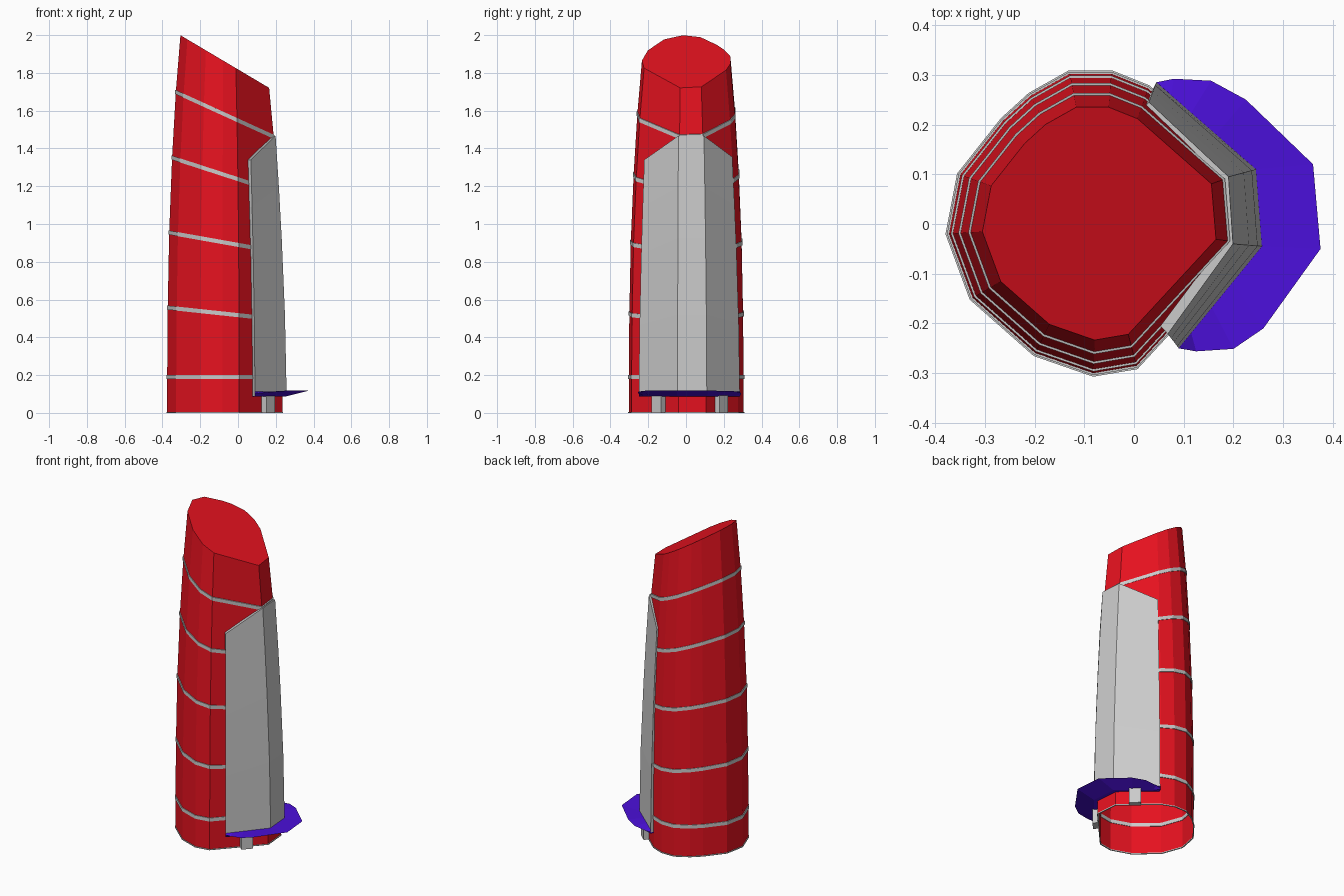
import bpy, bmesh, math
from mathutils import Vector

if "Cube" in bpy.data.objects:
    bpy.data.objects.remove(bpy.data.objects["Cube"])

CX = -0.07  # tower axis


def material(name, rgb):
    m = bpy.data.materials.new(name)
    m.diffuse_color = (*rgb, 1)
    m.use_nodes = True
    m.node_tree.nodes["Principled BSDF"].inputs["Base Color"].default_value = m.diffuse_color
    return m


def loft(name, rows, mat=None, closed=True, cap_start=False, cap_end=False, wrap=False):
    """Skin quads between rows of points."""
    bm = bmesh.new()
    vs = [[bm.verts.new(p) for p in r] for r in rows]
    n = len(rows[0])
    pairs = list(zip(vs, vs[1:])) + ([(vs[-1], vs[0])] if wrap else [])
    for a, b in pairs:
        for i in range(n if closed else n - 1):
            j = (i + 1) % n
            bm.faces.new((a[i], a[j], b[j], b[i]))
    if cap_start:
        bm.faces.new(vs[0][::-1])
    if cap_end:
        bm.faces.new(vs[-1])
    if wrap and not closed:
        bm.faces.new([r[0] for r in vs][::-1])
        bm.faces.new([r[-1] for r in vs])
    bmesh.ops.recalc_face_normals(bm, faces=bm.faces)
    me = bpy.data.meshes.new(name)
    bm.to_mesh(me)
    bm.free()
    ob = bpy.data.objects.new(name, me)
    bpy.context.collection.objects.link(ob)
    if mat:
        me.materials.append(mat)
    return ob


red = material("red", (0.8, 0.006, 0.014))
purple = material("purple", (0.07, 0.005, 0.7))

# Tower floor plan, relative to the axis, with two wide flats towards +x
plan = [(.305, -.04), (.293, .105), (.1, .275), (.025, .305), (-.06, .305),
        (-.14, .26), (-.195, .21), (-.282, .1), (-.305, -.02), (-.257, -.15),
        (-.13, -.262), (-.012, -.303), (.076, -.288)]

# Levels: height at the axis, slope along x, scale
levels = [(0, 0, 1), (.19, 0, 1), (.525, .107, .99), (.902, .178, .965),
          (1.26, .325, .915), (1.58, .456, .85), (1.86, .593, .77)]


def ring(level, grow=0, dz=0):
    z, slope, s = level
    s += grow / .305
    return [(CX + x * s, y * s, z + dz - slope * x * s) for x, y in plan]


# Open-bottomed tower with slanted roof
loft("tower", [ring(l) for l in levels], red, cap_end=True)

# Thin floor-line bands, tilting more with height
for i, l in enumerate(levels[:-1]):
    lo, hi = (0, .006) if i == 0 else (-.011, .011)
    loft(f"band_{i}", [ring(l, -.003, lo), ring(l, .004, lo),
                       ring(l, .004, hi), ring(l, -.003, hi)], wrap=True)

# Wrapped wall slab, tapering upwards over the two flats
out_low = [(.09, -.25, .09), (.257, -.045, .113), (.245, .11, .113), (.045, .285, .095)]
in_low = [(.078, -.212, .09), (.23, -.04, .113), (.22, .1, .113), (.03, .255, .095)]
out_top = [(.068, -.221, 1.34), (.199, -.04, 1.467), (.19, .095, 1.467), (.03, .245, 1.355)]
in_top = [(.053, -.205, 1.34), (.182, -.033, 1.467), (.172, .088, 1.467), (.018, .233, 1.355)]
low, top = out_low + in_low[::-1], out_top + in_top[::-1]
rows = []
for t in (0, .3, .6, .8, 1):
    s = t ** 1.6
    rows.append([(a[0] + (b[0] - a[0]) * s, a[1] + (b[1] - a[1]) * s,
                  a[2] + (b[2] - a[2]) * t) for a, b in zip(low, top)])
loft("wall_slab", rows, cap_start=True, cap_end=True)

# Entrance canopy: thin wedge from the slab out to a raised rim
rim = [(.09, -.25), (.125, -.256), (.2, -.251), (.26, -.21), (.375, -.05),
       (.36, .12), (.225, .25), (.155, .288), (.08, .292), (.045, .285)]
stations = [0, .15, .4, .65, 1, 2, 2.4, 2.65, 2.85, 3]


def along(path, s, z):
    i = min(int(s), 2)
    p = Vector(path[i]).lerp(Vector(path[i + 1]), s - i)
    return (p.x, p.y, z)


rim_row = [(x, y, .098 + .02 * min(1, max(0, (x - .05) / .2))) for x, y in rim]
loft("canopy", [[along(in_low, s, .112) for s in stations],
                [along(out_low, s, .112) for s in stations],
                rim_row,
                [along(out_low, s, .088) for s in stations],
                [along(in_low, s, .088) for s in stations]],
     purple, closed=False, wrap=True)

# Two posts under the canopy
for i, (x, y, ang) in enumerate([(.16, -.145, 47.3), (.15, .187, 138.6)]):
    u = Vector((math.cos(math.radians(ang)), math.sin(math.radians(ang)), 0)) * .034
    v = Vector((-u.y, u.x, 0)) * .52
    c = Vector((x, y, 0))
    foot = [c + u + v, c - u + v, c - u - v, c + u - v]
    loft(f"post_{i}", [foot, [p + Vector((0, 0, .1)) for p in foot]],
         cap_start=True, cap_end=True)
